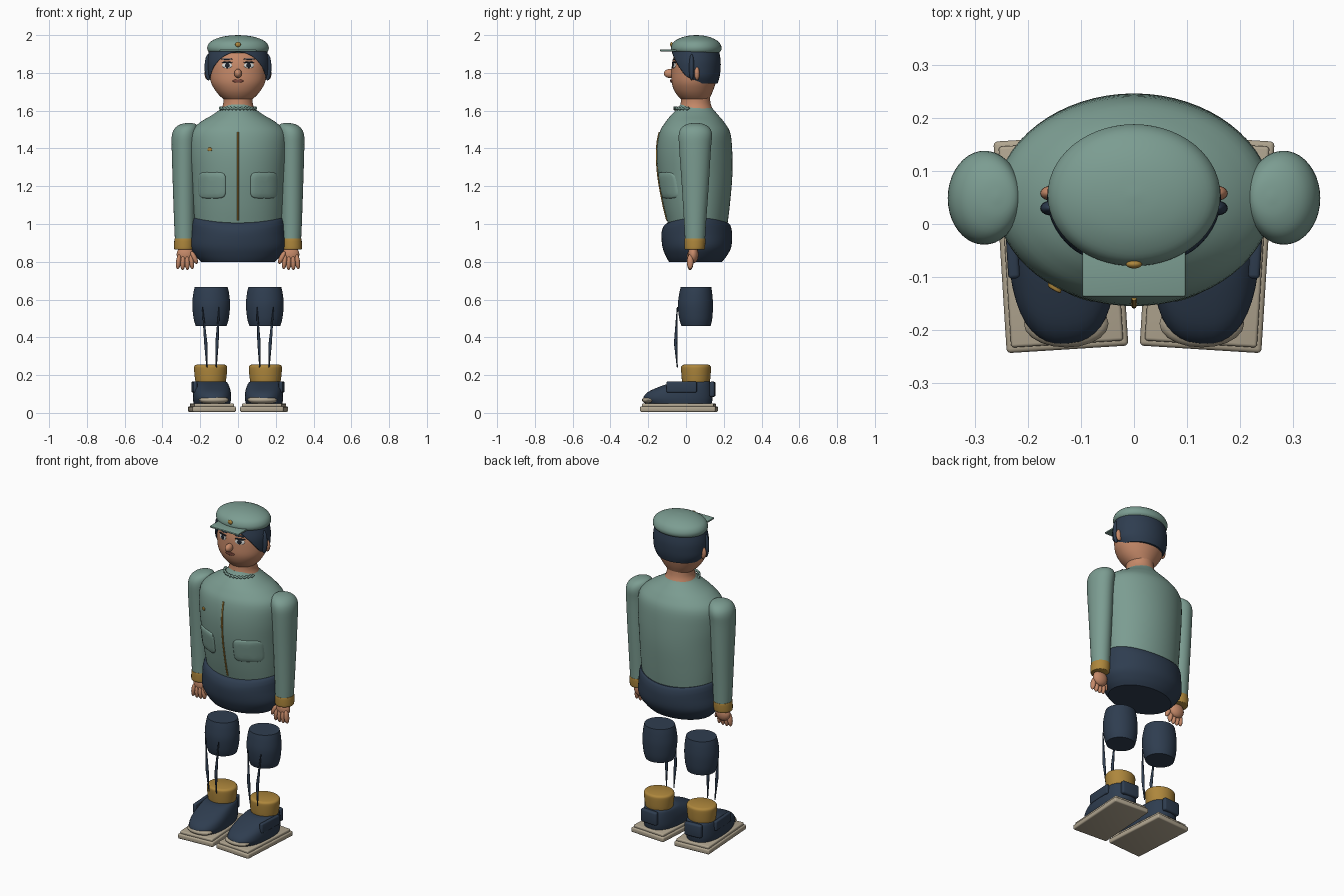
import bpy, bmesh, math
from mathutils import Matrix, Vector

cube = bpy.data.objects.get("Cube")
if cube:
    bpy.data.objects.remove(cube, do_unlink=True)


def material(name, rgb):
    m = bpy.data.materials.new(name)
    m.use_nodes = True
    m.diffuse_color = (*rgb, 1)
    m.node_tree.nodes["Principled BSDF"].inputs["Base Color"].default_value = (*rgb, 1)
    return m


GREEN = material("sage green", (0.20, 0.335, 0.285))
NAVY = material("navy", (0.028, 0.047, 0.08))
GOLD = material("ochre gold", (0.42, 0.24, 0.045))
SKIN = material("skin", (0.56, 0.25, 0.14))
BEIGE = material("sole beige", (0.44, 0.38, 0.28))
WHITE = material("eye white", (0.75, 0.75, 0.72))
DARK = material("eye dark", (0.012, 0.016, 0.025))
LIP = material("lip brown", (0.22, 0.07, 0.05))


def finish(name, bm, mat, angle=40):
    bmesh.ops.recalc_face_normals(bm, faces=bm.faces)
    mesh = bpy.data.meshes.new(name)
    bm.to_mesh(mesh)
    bm.free()
    mesh.materials.append(mat)
    obj = bpy.data.objects.new(name, mesh)
    bpy.context.collection.objects.link(obj)
    bpy.ops.object.select_all(action="DESELECT")
    obj.select_set(True)
    bpy.context.view_layer.objects.active = obj
    bpy.ops.object.shade_smooth_by_angle(angle=math.radians(angle))
    return obj


def smooth(rings, steps=4):
    """Catmull-Rom resampling of rings (z, centre x, radius x, front y, back y)."""
    r = [Vector(v) for v in rings]
    out = []
    for i in range(len(r) - 1):
        a, b, c, d = r[max(i - 1, 0)], r[i], r[i + 1], r[min(i + 2, len(r) - 1)]
        for k in range(steps):
            t = k / steps
            out.append(b + (c - a) * (t / 2) + (a * 2 - b * 5 + c * 4 - d) * (t * t / 2)
                       + (b * 3 - a - c * 3 + d) * (t ** 3 / 2))
    return out + [r[-1]]


def spow(v, p):
    return math.copysign(abs(v) ** p, v)


def loft(name, rings, mat, side=1, n=40, p=1.0, move=None):
    bm = bmesh.new()
    loops = []
    for z, cx, rx, y0, y1 in smooth(rings):
        loop = []
        for k in range(n):
            a = math.tau * k / n
            x = cx + rx * spow(math.cos(a), p)
            y = (y0 + y1) / 2 + (y1 - y0) / 2 * spow(math.sin(a), p)
            loop.append(bm.verts.new((x * side, y, z)))
        loops.append(loop)
    for lo, hi in zip(loops, loops[1:]):
        for k in range(n):
            bm.faces.new((lo[k], lo[(k + 1) % n], hi[(k + 1) % n], hi[k]))
    bm.faces.new(loops[0])
    bm.faces.new(loops[-1])
    if move:
        bm.transform(move)
    return finish(name, bm, mat)


def ball(name, at, size, mat, rot=0):
    bm = bmesh.new()
    bmesh.ops.create_uvsphere(bm, u_segments=20, v_segments=12, radius=1)
    bm.transform(Matrix.Translation(at) @ Matrix.Rotation(rot, 4, "Y") @ Matrix.Diagonal((*size, 1)))
    return finish(name, bm, mat)


def box(name, at, size, mat, bevel, move=Matrix()):
    bm = bmesh.new()
    bmesh.ops.create_cube(bm, size=1, matrix=Matrix.Translation(at) @ Matrix.Diagonal((*size, 1)))
    bmesh.ops.bevel(bm, geom=bm.edges[:], offset=bevel, segments=3, profile=0.5, affect="EDGES")
    bm.transform(move)
    return finish(name, bm, mat)


def front_y(rings, x, z):
    """Front surface of a loft at x, z."""
    rs = smooth(rings)
    for a, b in zip(rs, rs[1:]):
        if a[0] <= z <= b[0]:
            m = a.lerp(b, (z - a[0]) / (b[0] - a[0]))
            break
    drop = math.sqrt(max(0, 1 - (x / m[2]) ** 2))
    return (m[3] + m[4]) / 2 - (m[4] - m[3]) / 2 * drop


def patch(name, rings, cx, cz, hw, hz, thick, mat, p=1.0):
    """Thin rounded plate that follows the front of a loft."""
    n, bm, loops = 40, bmesh.new(), []
    for r in (1, 0.97, 0.9, 0.6, 0.3):
        loop = []
        for k in range(n):
            a = math.tau * (k + 0.5) / n
            x = cx + hw * r * spow(math.cos(a), p)
            z = cz + hz * r * spow(math.sin(a), p)
            lift = thick * math.sqrt(max(0, 1 - r ** 12)) if r < 1 else -0.004
            loop.append(bm.verts.new((x, front_y(rings, x, z) - lift, z)))
        loops.append(loop)
    for lo, hi in zip(loops, loops[1:]):
        for k in range(n):
            bm.faces.new((lo[k], lo[(k + 1) % n], hi[(k + 1) % n], hi[k]))
    bm.faces.new(loops[-1])
    return finish(name, bm, mat, 60)


def tube(name, points, depth, mat, radii=None):
    cu = bpy.data.curves.new(name, "CURVE")
    cu.dimensions, cu.bevel_depth, cu.bevel_resolution, cu.use_fill_caps = "3D", depth, 2, True
    sp = cu.splines.new("POLY")
    sp.points.add(len(points) - 1)
    for i, p in enumerate(points):
        sp.points[i].co = (*p, 1)
        sp.points[i].radius = radii[i] if radii else 1
    cu.materials.append(mat)
    obj = bpy.data.objects.new(name, cu)
    bpy.context.collection.objects.link(obj)
    return obj


# Jacket body
TORSO = [(1.0, 0, .23, -.095, .22), (1.1, 0, .24, -.12, .232), (1.25, 0, .25, -.147, .245),
         (1.38, 0, .26, -.155, .245), (1.48, 0, .255, -.142, .235), (1.535, 0, .205, -.112, .205),
         (1.575, 0, .14, -.08, .172), (1.61, 0, .09, -.045, .142), (1.632, 0, .075, -.03, .128)]
loft("jacket", TORSO, GREEN, n=64)
tube("zipper", [(0, front_y(TORSO, 0, 1.02 + i * .0233), 1.02 + i * .0233) for i in range(21)], .005, GOLD)
patch("chest_pin", TORSO, -.15, 1.395, .013, .01, .008, GOLD)
collar = [math.pi * (1.1 + .8 * i / 24) for i in range(25)]
tube("collar_trim", [(.1 * math.cos(a), .05 + .11 * math.sin(a), 1.612 + .004 * math.cos(i * math.pi))
                     for i, a in enumerate(collar)], .007, GREEN)

# Hips, with the waistband rising at the sides
hips = loft("hips", [(.80, 0, .195, -.09, .19), (.83, 0, .225, -.107, .215), (.88, 0, .254, -.125, .24),
                     (.95, 0, .25, -.13, .244), (.99, 0, .243, -.117, .236), (1.005, 0, .235, -.1, .225)],
            NAVY, n=64)
for v in hips.data.vertices:
    if v.co.z > .95:
        v.co.z += .5 * v.co.x ** 2

# Neck and head
loft("neck", [(1.61, 0, .088, -.035, .14), (1.64, 0, .078, -.028, .13), (1.69, 0, .078, -.025, .125)], SKIN)
HEAD = [(1.655, 0, .07, -.02, .12), (1.68, 0, .098, -.045, .132), (1.71, 0, .122, -.064, .145),
        (1.75, 0, .143, -.076, .158), (1.80, 0, .151, -.077, .168), (1.86, 0, .15, -.072, .168),
        (1.93, 0, .13, -.05, .16)]
loft("head", HEAD, SKIN, n=56)
ball("nose", (0, -.085, 1.797), (.02, .032, .024), SKIN)
patch("mouth", HEAD, 0, 1.757, .03, .009, .007, LIP)

# Hair with a face opening
hair = loft("hair", [(1.745, 0, .135, -.05, .168), (1.78, 0, .157, -.075, .178), (1.82, 0, .163, -.085, .183),
                     (1.87, 0, .163, -.085, .183), (1.93, 0, .15, -.07, .172)], NAVY, n=56)
bm = bmesh.new()
bmesh.ops.create_cone(bm, cap_ends=True, segments=64, radius1=1, radius2=1, depth=1)
bm.transform(Matrix.Translation((0, -.125, 1.74)) @ Matrix.Diagonal((.15, .33, .17, 1))
             @ Matrix.Rotation(math.pi / 2, 4, "X"))
cutter = finish("face_opening_cutter", bm, NAVY)
cutter.hide_render = True
cut = hair.modifiers.new("face opening", "BOOLEAN")
cut.operation, cut.object, cut.solver = "DIFFERENCE", cutter, "EXACT"
cutter.hide_set(True)

# Cap
loft("cap", [(1.905, 0, .148, -.06, .172), (1.918, 0, .16, -.077, .186), (1.94, 0, .162, -.078, .187),
             (1.965, 0, .146, -.064, .172), (1.985, 0, .105, -.03, .138), (1.996, 0, .055, .01, .1),
             (2.0, 0, .004, .05, .058)], GREEN, n=56)
box("cap_visor", (0, -.085, 1.919), (.194, .104, .01), GREEN, .003)
ball("cap_badge", (0, -.076, 1.95), (.015, .008, .013), GOLD)

for s, side in ((1, "left_"), (-1, "right_")):
    # Face details
    patch(side + "eye", HEAD, s * .058, 1.84, .027, .016, .003, WHITE)
    patch(side + "iris", HEAD, s * .057, 1.84, .012, .014, .005, DARK)
    patch(side + "eyelid", HEAD, s * .058, 1.856, .03, .004, .006, DARK)
    patch(side + "eyebrow", HEAD, s * .06, 1.873, .032, .004, .006, NAVY)
    ball(side + "ear", (s * .157, .058, 1.797), (.02, .014, .036), SKIN)
    ball(side + "sideburn", (s * .157, .03, 1.83), (.02, .014, .07), NAVY)

    # Pocket
    patch(side + "pocket", TORSO, s * .138, 1.205, .074, .07, .01, GREEN, .4)

    # Sleeve, cuff and hand
    loft(side + "sleeve", [(.9, .283, .05, -.005, .1), (1.0, .284, .054, -.01, .106), (1.2, .285, .06, -.022, .12),
                           (1.4, .285, .066, -.036, .132), (1.475, .281, .068, -.038, .138),
                           (1.512, .272, .058, -.022, .122), (1.53, .262, .036, .01, .09),
                           (1.535, .26, .004, .045, .055)], GREEN, s)
    loft(side + "cuff", [(.865, .285, .049, -.004, .095), (.872, .285, .053, -.008, .1),
                         (.918, .284, .053, -.008, .103), (.922, .284, .048, -.003, .098)], GOLD, s)
    ball(side + "palm", (s * .278, .038, .838), (.047, .028, .046), SKIN)
    for i in range(4):
        ball(side + "finger_%d" % (i + 1), (s * (.246 + i * .023), .022, .794 + .004 * abs(i - 1.5)),
             (.0135, .017, .04), SKIN, s * -.08 * (i - 1.5))
    ball(side + "thumb", (s * .232, .02, .822), (.014, .016, .036), SKIN, s * .45)

    # Thigh and the thin straps below it
    loft(side + "thigh", [(.46, .142, .082, -.024, .13), (.5, .142, .093, -.036, .139), (.57, .142, .1, -.043, .143),
                          (.63, .142, .095, -.036, .139), (.667, .142, .087, -.028, .134)], NAVY, s)
    for x0, x1, part in ((.188, .165, "outer"), (.1, .115, "inner")):
        tube(side + part + "_strap", [(s * x0, -.046, .56), (s * (x0 + x1 * 3) / 4, -.055, .37), (s * x1, -.046, .24)],
             .009, NAVY, (.3, 1, .3))

    # Ankle cuff and shoe, toes turned slightly inward
    loft(side + "ankle_cuff", [(.15, .145, .076, -.016, .12), (.175, .145, .082, -.022, .128),
                               (.235, .145, .088, -.026, .132), (.25, .145, .084, -.022, .128),
                               (.255, .145, .075, -.012, .12)], GOLD, s)
    turn = Matrix.Translation((s * .138, -.037, 0)) @ Matrix.Rotation(math.radians(-3.6 * s), 4, "Z")
    box(side + "outsole", (0, 0, .02), (.23, .4, .03), BEIGE, .008, turn)
    box(side + "midsole", (0, 0, .041), (.212, .38, .018), BEIGE, .006, turn)
    loft(side + "shoe", [(.045, 0, .094, -.165, .172), (.075, 0, .1, -.19, .178), (.11, 0, .099, -.165, .178),
                         (.14, 0, .093, -.1, .174), (.16, 0, .085, -.04, .168), (.167, 0, .075, -.01, .16)],
         NAVY, s, p=.8, move=turn)
    ball(side + "toe_cap", (s * .128, -.188, .068), (.08, .045, .022), BEIGE)
    box(side + "shoe_strap", (s * .092, .02, .137), (.022, .16, .058), NAVY, .007, turn)
    box(side + "heel_tab", (0, .178, .125), (.11, .028, .08), NAVY, .01, turn)
